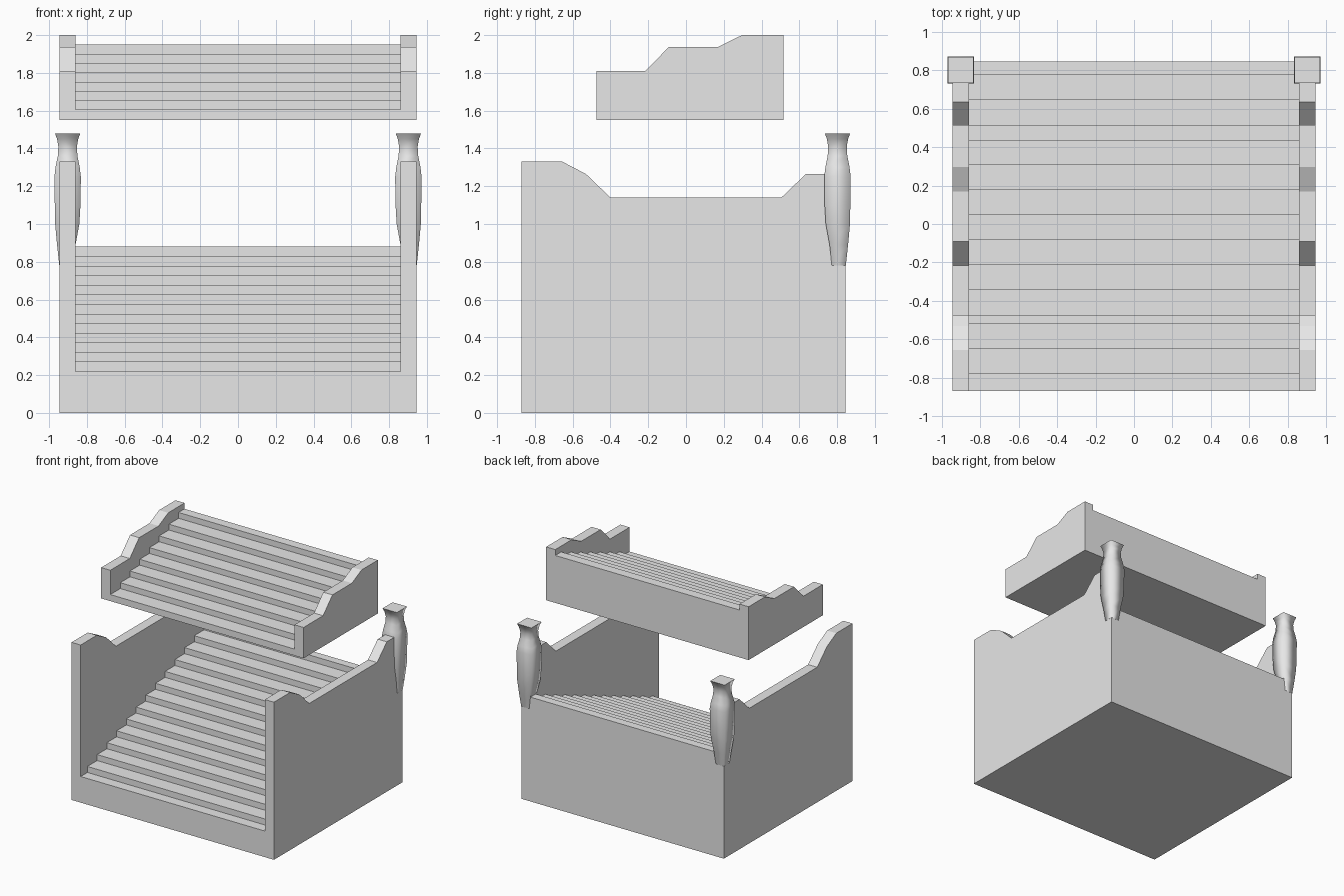
import bpy, bmesh

if "Cube" in bpy.data.objects:
    bpy.data.objects.remove(bpy.data.objects["Cube"])

grey = bpy.data.materials.new("plain grey")
grey.diffuse_color = (0.8, 0.8, 0.8, 1)
grey.use_nodes = True
grey.node_tree.nodes["Principled BSDF"].inputs["Base Color"].default_value = grey.diffuse_color

OUT, IN = 0.945, 0.86  # outer and inner faces of the side walls


def finish(bm, name):
    bmesh.ops.recalc_face_normals(bm, faces=bm.faces)
    mesh = bpy.data.meshes.new(name)
    bm.to_mesh(mesh)
    bm.free()
    mesh.materials.append(grey)
    obj = bpy.data.objects.new(name, mesh)
    bpy.context.collection.objects.link(obj)
    return obj


def extrude_profile(name, profile, x0, x1):
    """Solid with a (y, z) outline running from x0 to x1."""
    bm = bmesh.new()
    face = bm.faces.new([bm.verts.new((x0, y, z)) for y, z in profile])
    new = bmesh.ops.extrude_face_region(bm, geom=[face])["geom"]
    bmesh.ops.translate(bm, vec=(x1 - x0, 0, 0),
                        verts=[v for v in new if isinstance(v, bmesh.types.BMVert)])
    return finish(bm, name)


def staircase(name, front, back, bottom, first_z, first_riser, count, rise):
    """Solid flight of steps filling the space between the walls."""
    outline = [(back, bottom), (front, bottom), (front, first_z)]
    z = first_z
    for i in range(count):
        y = first_riser + i * 0.1296
        outline += [(y, z), (y, z + rise)]
        z += rise
    outline.append((back, z))
    extrude_profile(name, outline, -IN, IN)


# Flights of steps
staircase("lower_steps", -0.87, 0.845, 0, 0.22, -0.78, 13, 0.0508)
staircase("upper_steps", -0.475, 0.515, 1.55, 1.605, -0.342, 7, 0.0493)

# Stepped side walls
lower_wall = [(-0.87, 0), (-0.87, 1.33), (-0.655, 1.33), (-0.53, 1.265), (-0.40, 1.14),
              (0.505, 1.14), (0.635, 1.265), (0.845, 1.265), (0.845, 0)]
upper_wall = [(-0.475, 1.55), (-0.475, 1.81), (-0.215, 1.81), (-0.09, 1.938),
              (0.17, 1.938), (0.297, 2.0), (0.515, 2.0), (0.515, 1.55)]
for side, s in (("left", -1), ("right", 1)):
    extrude_profile("lower_wall_" + side, lower_wall, s * IN, s * OUT)
    extrude_profile("upper_wall_" + side, upper_wall, s * IN, s * OUT)

# Square vase-shaped posts on the back corners: height, half width, shift to corner
rings = [(0.78, 0.037, 0.007), (0.89, 0.049, 0.007), (1.0, 0.064, 0.002),
         (1.1, 0.068, 0), (1.25, 0.070, 0), (1.30, 0.064, 0), (1.36, 0.052, 0),
         (1.41, 0.049, 0), (1.45, 0.056, 0), (1.48, 0.067, 0)]
for side, s in (("left", -1), ("right", 1)):
    bm = bmesh.new()
    loops = [[bm.verts.new((s * (0.902 + d + h * i), 0.802 + d + h * j, z))
              for i, j in ((-1, -1), (1, -1), (1, 1), (-1, 1))] for z, h, d in rings]
    for a, b in zip(loops, loops[1:]):
        for k in range(4):
            n = (k + 1) % 4
            bm.faces.new((a[k], a[n], b[n], b[k])).smooth = True
    bm.faces.new(loops[0])
    bm.faces.new(loops[-1])
    # Crisp rims, soft sides
    for e in loops[0] + loops[-1]:
        for edge in e.link_edges:
            if all(v.co.z == e.co.z for v in edge.verts):
                edge.smooth = False
    finish(bm, "corner_post_" + side)
